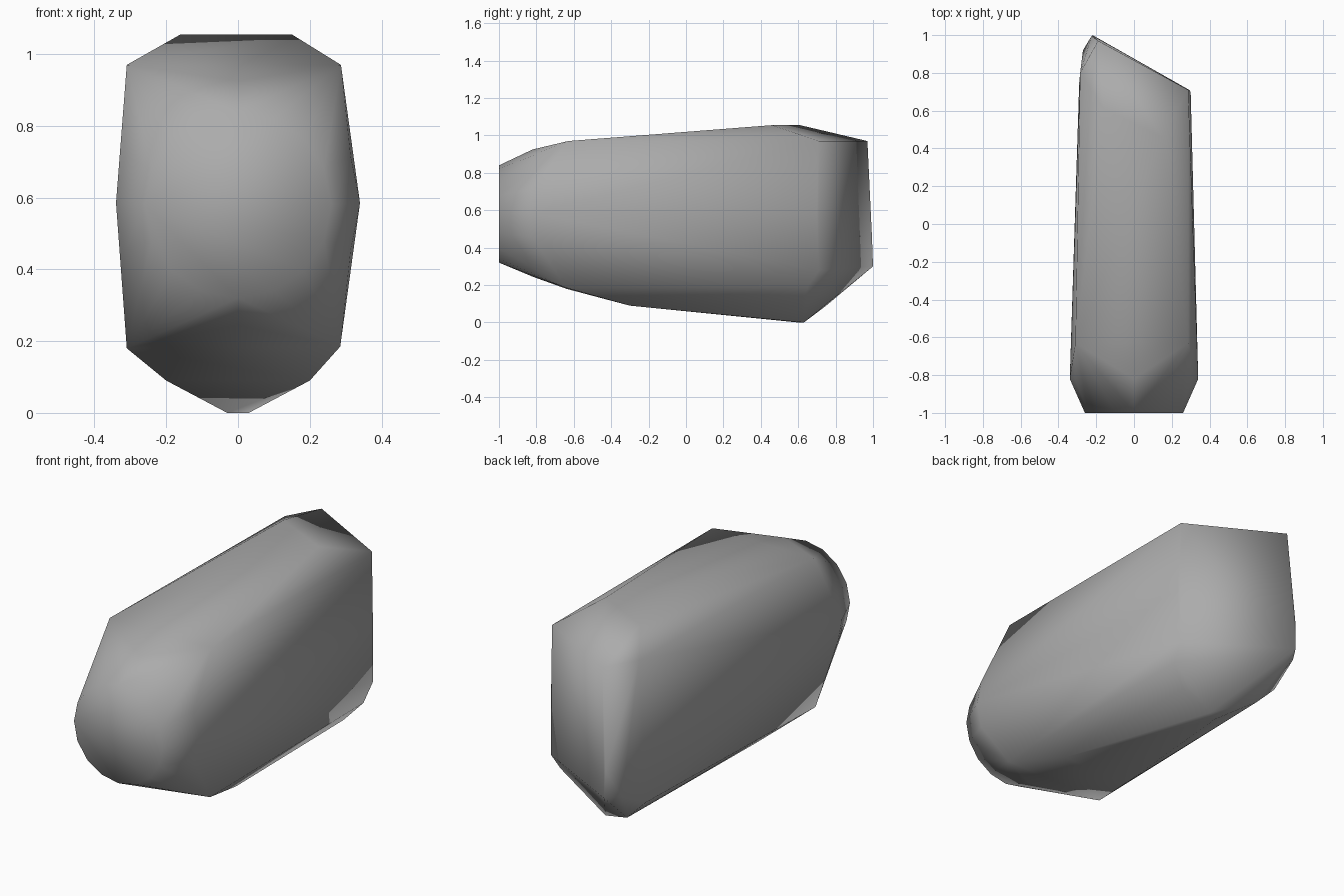
import bpy, bmesh, math

if "Cube" in bpy.data.objects:
    bpy.data.objects.remove(bpy.data.objects["Cube"])


def ring(radius, y, z, n=16):
    return [(radius * math.cos(2 * math.pi * i / n), y,
             z + radius * math.sin(2 * math.pi * i / n)) for i in range(n)]


# Round nose: flat front disc and wider shoulder ring
points = ring(0.26, -1.0, 0.58) + ring(0.34, -0.82, 0.585)

# Roof: front corners, slanted ridge, slanted back edge
points += [(-0.31, -0.63, 0.97), (0.287, -0.63, 0.97),
           (-0.16, 0.61, 1.055), (0.15, 0.46, 1.055),
           (-0.285, 0.80, 0.97), (-0.19, 0.97, 0.97), (0.287, 0.71, 0.97)]

# Slanted back: long left corner, short right corner
points += [(-0.22, 1.0, 0.30), (-0.225, 0.995, 0.44), (-0.27, 0.92, 0.29),
           (0.30, 0.70, 0.58), (0.292, 0.71, 0.28), (0.28, 0.65, 0.19)]

# Keel: lower corners tapering to a narrow bottom
points += [(-0.31, -0.64, 0.18), (0.285, -0.64, 0.185),
           (-0.29, 0.75, 0.20), (-0.20, -0.30, 0.09), (0.20, -0.30, 0.09),
           (-0.18, 0.75, 0.09), (0.19, 0.61, 0.09),
           (-0.03, 0.60, 0.0), (0.03, 0.63, 0.0)]

# Wrap everything in one convex shell
bm = bmesh.new()
for p in points:
    bm.verts.new(p)
bmesh.ops.convex_hull(bm, input=bm.verts[:])
loose = [v for v in bm.verts if not v.link_faces]
bmesh.ops.delete(bm, geom=loose, context='VERTS')
bmesh.ops.recalc_face_normals(bm, faces=bm.faces[:])
mesh = bpy.data.meshes.new("faceted_body")
bm.to_mesh(mesh)
bm.free()

body = bpy.data.objects.new("faceted_body", mesh)
bpy.context.collection.objects.link(body)
mesh.shade_smooth()

# Darker grey surface
grey = bpy.data.materials.new("dark_grey")
grey.diffuse_color = (0.41, 0.41, 0.41, 1)
grey.use_nodes = True
grey.node_tree.nodes["Principled BSDF"].inputs["Base Color"].default_value = grey.diffuse_color
mesh.materials.append(grey)
